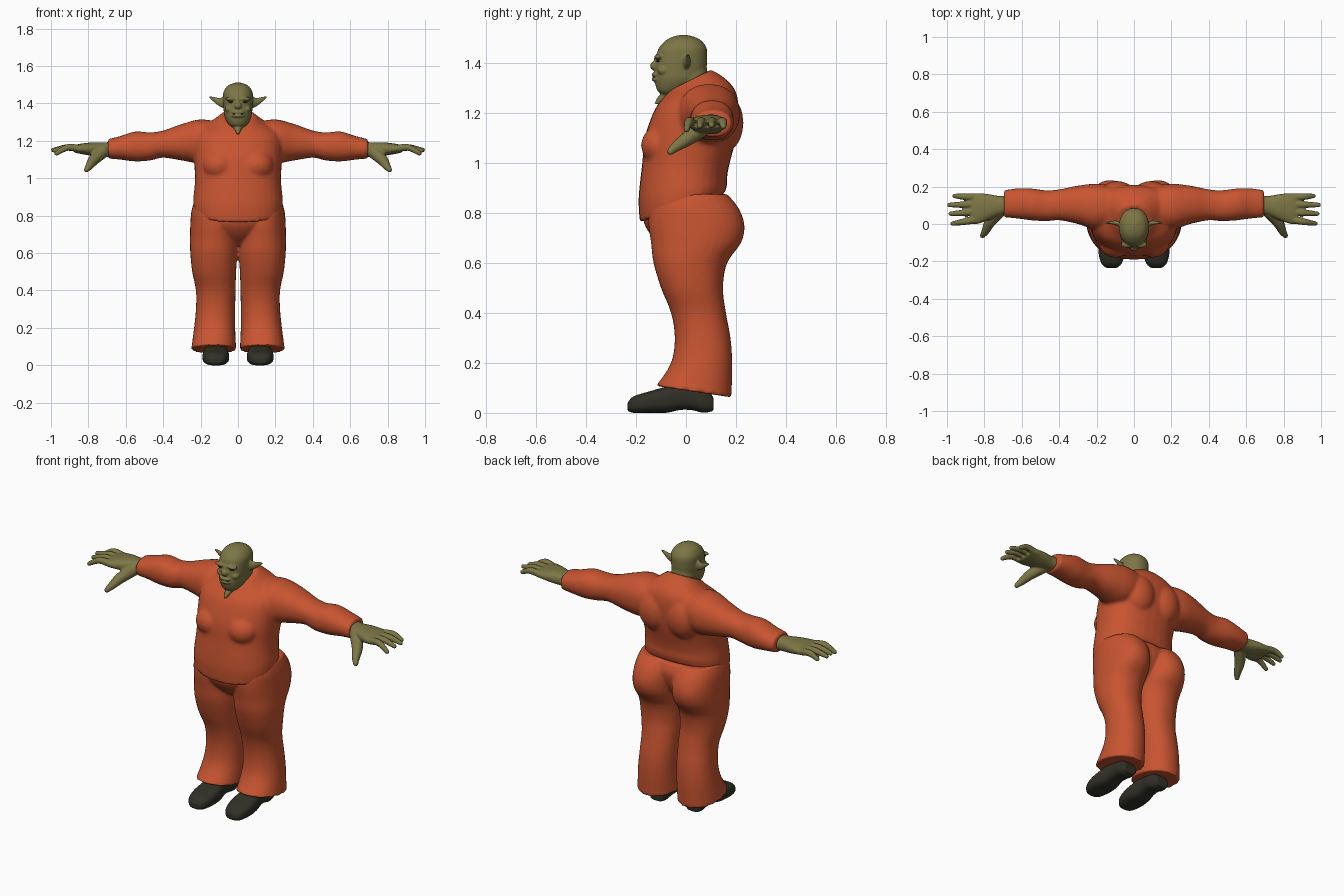
import bpy
import bmesh
import math
from mathutils import Vector, Matrix

SEGMENTS = 32
STEPS = 4

default = bpy.data.objects.get("Cube")
if default:
    bpy.data.objects.remove(default, do_unlink=True)


def material(name, rgb):
    mat = bpy.data.materials.new(name)
    mat.use_nodes = True
    mat.diffuse_color = (*rgb, 1)
    shader = mat.node_tree.nodes["Principled BSDF"]
    shader.inputs["Base Color"].default_value = (*rgb, 1)
    shader.inputs["Roughness"].default_value = 0.8
    return mat


orange = material("orange cloth", (0.58, 0.09, 0.03))
skin = material("olive skin", (0.2, 0.18, 0.06))
leather = material("dark leather", (0.03, 0.03, 0.02))
shadow_brown = material("dark olive", (0.04, 0.035, 0.015))


def bridge(bm, rings):
    """Skin a list of equal point rings and cap both ends."""
    loops = [[bm.verts.new(p) for p in ring] for ring in rings]
    count = len(loops[0])
    for low, high in zip(loops, loops[1:]):
        for i in range(count):
            j = (i + 1) % count
            bm.faces.new((low[i], low[j], high[j], high[i]))
    bm.faces.new(loops[0][::-1])
    bm.faces.new(loops[-1])


def smooth_rows(rows):
    """Catmull-Rom interpolation between section rows."""
    vecs = [Vector(r) for r in rows]
    result = []
    for i in range(len(vecs) - 1):
        p, q = vecs[i], vecs[i + 1]
        before = vecs[max(i - 1, 0)]
        after = vecs[min(i + 2, len(vecs) - 1)]
        for s in range(STEPS):
            t = s / STEPS
            result.append(p + ((q - before) * t
                               + (before * 2 - p * 5 + q * 4 - after) * t ** 2
                               + (p * 3 - before - q * 3 + after) * t ** 3) / 2)
    return result + [vecs[-1]]


def loft(bm, axis, rows, squareness=1.0):
    """Sections along an axis: position, low and high of both other axes, tilt."""
    a, b = [i for i in range(3) if i != axis]
    rings = []
    for pos, a0, a1, b0, b1, tilt in smooth_rows([tuple(r) + (0,) * (6 - len(r)) for r in rows]):
        ring = []
        for k in range(SEGMENTS):
            angle = math.tau * k / SEGMENTS
            c, s = math.cos(angle), math.sin(angle)
            c = math.copysign(abs(c) ** squareness, c)
            s = math.copysign(abs(s) ** squareness, s)
            point = Vector()
            point[a] = (a0 + a1) / 2 + c * (a1 - a0) / 2
            point[b] = (b0 + b1) / 2 + s * (b1 - b0) / 2
            point[axis] = pos + tilt * s * (b1 - b0) / 2
            ring.append(point)
        rings.append(ring)
    bridge(bm, rings)


def tube(bm, points, radii):
    """Round tapering limb through a few points."""
    path = smooth_rows([(*p, r) for p, r in zip(points, radii)])
    centres = [v.to_3d() for v in path]
    rings = []
    for i, row in enumerate(path):
        along = centres[min(i + 1, len(path) - 1)] - centres[max(i - 1, 0)]
        turn = along.to_track_quat("Z", "Y")
        rings.append([centres[i] + turn @ (Matrix.Rotation(math.tau * k / 16, 3, "Z")
                                           @ Vector((row[3], 0, 0))) for k in range(16)])
    bridge(bm, rings)
    blob(bm, centres[-1], (radii[-1],) * 3)


def blob(bm, centre, size):
    place = Matrix.Translation(centre) @ Matrix.Diagonal((*size, 1))
    bmesh.ops.create_uvsphere(bm, u_segments=20, v_segments=12, radius=1, matrix=place)


def mirror(bm):
    copy = bmesh.ops.duplicate(bm, geom=bm.verts[:] + bm.edges[:] + bm.faces[:])
    for item in copy["geom"]:
        if isinstance(item, bmesh.types.BMVert):
            item.co.x *= -1


def finish(name, bm, mat, voxel=0, rounds=3):
    """Make the object, fusing overlapping volumes when a voxel size is given."""
    bmesh.ops.recalc_face_normals(bm, faces=bm.faces[:])
    for face in bm.faces:
        face.smooth = True
    mesh = bpy.data.meshes.new(name)
    bm.to_mesh(mesh)
    bm.free()
    mesh.materials.append(mat)
    obj = bpy.data.objects.new(name, mesh)
    bpy.context.collection.objects.link(obj)
    if voxel:
        fuse = obj.modifiers.new("Fuse", "REMESH")
        fuse.mode = "VOXEL"
        fuse.voxel_size = voxel
        fuse.use_smooth_shade = True
        soften = obj.modifiers.new("Soften", "SMOOTH")
        soften.factor = 0.5
        soften.iterations = rounds
    return obj


# Shirt: sleeves, chest and shoulder blades fused with the torso
bm = bmesh.new()
loft(bm, 0, [(.1, 0, .2, 1.1, 1.3), (.2, -.03, .215, 1.08, 1.315), (.3, 0, .205, 1.095, 1.29),
             (.4, .02, .185, 1.11, 1.255), (.47, .015, .18, 1.095, 1.245),
             (.55, .02, .19, 1.09, 1.25), (.63, .03, .19, 1.1, 1.225),
             (.695, .035, .18, 1.105, 1.21)], 0.9)
blob(bm, (.09, .15, 1.16), (.1, .08, .12))
blob(bm, (.1, -.1, 1.07), (.09, .08, .08))
mirror(bm)
torso = [(.82, .235, -.185, .155, .34), (.88, .24, -.19, .165, .2), (.93, .235, -.185, .165, .1),
         (1, .23, -.175, .175, 0), (1.1, .235, -.165, .2, 0), (1.2, .235, -.135, .21, .05),
         (1.26, .21, -.11, .2, .15), (1.3, .14, -.085, .16, .28), (1.33, .09, -.07, .1, .5)]
loft(bm, 2, [(z, -w, w, *rest) for z, w, *rest in torso], 0.88)
finish("shirt", bm, orange, 0.01, 4)

# Trousers: flared legs with full seat, fused with the pelvis
bm = bmesh.new()
loft(bm, 2, [(.085, .01, .25, -.12, .182, -.15), (.2, .015, .235, -.06, .185),
             (.3, .015, .225, -.045, .178), (.4, .013, .225, -.06, .16),
             (.5, .01, .245, -.1, .148), (.6, .003, .255, -.13, .165),
             (.68, 0, .257, -.14, .22), (.75, 0, .255, -.15, .234),
             (.82, 0, .25, -.15, .21), (.875, .02, .235, -.13, .165)], 0.92)
mirror(bm)
pelvis = [(.64, .06, -.06, .08), (.7, .14, -.13, .14), (.76, .21, -.168, .17),
          (.82, .24, -.165, .18), (.87, .23, -.14, .16)]
loft(bm, 2, [(z, -w, w, *rest) for z, w, *rest in pelvis])
finish("trousers", bm, orange, 0.008)

# Hands: palm, four fingers and a lowered thumb
bm = bmesh.new()
loft(bm, 0, [(.66, .055, .155, 1.115, 1.195), (.72, .045, .15, 1.115, 1.192),
             (.78, .02, .16, 1.12, 1.192), (.84, 0, .165, 1.13, 1.185),
             (.875, .005, .16, 1.137, 1.177)], 0.85)
for base, tip, reach, drop in ((.022, .002, .97, .03), (.065, .055, .98, .015),
                               (.105, .102, .988, .012), (.143, .15, .96, .018)):
    tube(bm, [(.85, base, 1.158), (.91, (base + tip) / 2, 1.165), (reach, tip, 1.163 - drop)],
         (.02, .018, .012))
tube(bm, [(.72, .07, 1.145), (.77, .01, 1.1), (.795, -.04, 1.065), (.81, -.062, 1.045)],
     (.036, .03, .021, .014))
mirror(bm)
finish("hands", bm, skin, 0.005, 2)

# Head: ears and brows mirrored, then skull, neck, nose and lips
bm = bmesh.new()
loft(bm, 0, [(.065, -.022, .012, 1.37, 1.44), (.1, -.006, .018, 1.385, 1.43),
             (.13, 0, .014, 1.408, 1.436), (.155, .002, .009, 1.43, 1.438)])
blob(bm, (.036, -.11, 1.424), (.034, .017, .01))
blob(bm, (.045, -.09, 1.37), (.025, .025, .02))
mirror(bm)
skull = [(1.272, .03, -.095, -.04), (1.29, .052, -.115, 0), (1.33, .072, -.126, .06),
         (1.37, .077, -.126, .08), (1.42, .08, -.12, .085), (1.46, .078, -.108, .082),
         (1.49, .06, -.08, .06), (1.505, .034, -.052, .03), (1.512, .01, -.02, 0)]
loft(bm, 2, [(z, -w, w, *rest) for z, w, *rest in skull], 0.92)
neck = [(1.235, .006, -.128, -.09), (1.265, .026, -.112, 0), (1.29, .055, -.08, .07),
        (1.34, .068, -.05, .087), (1.4, .06, -.04, .08)]
loft(bm, 2, [(z, -w, w, *rest) for z, w, *rest in neck])
blob(bm, (0, -.126, 1.388), (.02, .018, .018))
blob(bm, (0, -.115, 1.41), (.011, .014, .025))
for z in (1.334, 1.353):
    blob(bm, (0, -.118, z), (.036, .02, .01))
finish("head", bm, skin, 0.0045, 2)

# Narrow eyes and mouth line
bm = bmesh.new()
blob(bm, (.034, -.111, 1.408), (.017, .008, .005))
mirror(bm)
blob(bm, (0, -.126, 1.3435), (.03, .008, .003))
finish("eyes_and_mouth", bm, shadow_brown)

# Shoes: rounded toe, arched sole and raised heel
bm = bmesh.new()
loft(bm, 1, [(-.234, .09, .15, .008, .04), (-.21, .065, .175, 0, .066), (-.15, .048, .19, 0, .085),
             (-.08, .05, .185, 0, .105), (-.02, .06, .175, .012, .12), (.03, .06, .17, .01, .13),
             (.07, .065, .17, 0, .12), (.11, .075, .16, .008, .06)], 0.7)
mirror(bm)
finish("shoes", bm, leather, 0.006, 2)
